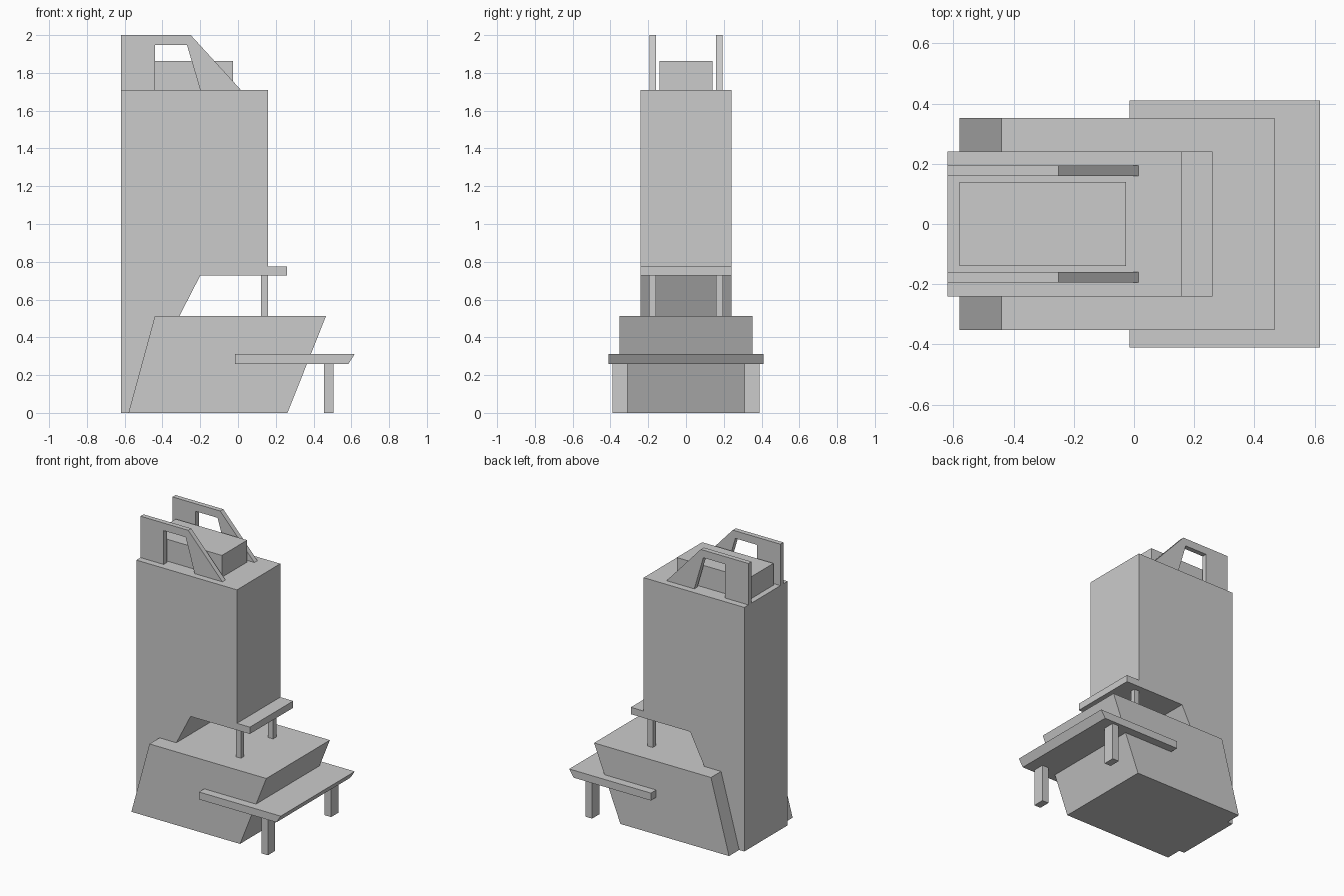
import bpy, bmesh

if "Cube" in bpy.data.objects:
    bpy.data.objects.remove(bpy.data.objects["Cube"])


def prism(name, profile, y0, y1):
    """Extrude an (x, z) profile from y0 to y1."""
    bm = bmesh.new()
    face = bm.faces.new([bm.verts.new((x, y0, z)) for x, z in profile])
    new = bmesh.ops.extrude_face_region(bm, geom=[face])["geom"]
    verts = [v for v in new if isinstance(v, bmesh.types.BMVert)]
    bmesh.ops.translate(bm, verts=verts, vec=(0, y1 - y0, 0))
    bmesh.ops.recalc_face_normals(bm, faces=bm.faces)
    mesh = bpy.data.meshes.new(name)
    bm.to_mesh(mesh)
    bm.free()
    obj = bpy.data.objects.new(name, mesh)
    bpy.context.collection.objects.link(obj)
    return obj


def box(name, x0, x1, y0, y1, z0, z1):
    return prism(name, [(x0, z0), (x1, z0), (x1, z1), (x0, z1)], y0, y1)


# Main tower with the slanted recess above the base
prism("tower", [(-0.62, 0), (-0.31, 0), (-0.31, 0.513), (-0.20, 0.727),
                (0.16, 0.727), (0.16, 1.71), (-0.62, 1.71)], -0.24, 0.24)

# Leaning base block
prism("base", [(-0.58, 0), (0.262, 0), (0.466, 0.513), (-0.44, 0.513)], -0.352, 0.352)

# Low canopy wrapping the base, with bevelled front edge
prism("lower_canopy", [(-0.015, 0.26), (0.585, 0.26), (0.618, 0.312), (-0.015, 0.312)],
      -0.41, 0.41)

# Small canopy at the foot of the tower
box("upper_canopy", 0.16, 0.26, -0.24, 0.24, 0.727, 0.775)

# Rooftop block
box("roof_block", -0.58, -0.027, -0.14, 0.14, 1.71, 1.863)

# Mirrored parts: posts and rooftop side frames
frame = [(-0.62, 1.71), (-0.44, 1.71), (-0.44, 1.947), (-0.27, 1.947),
         (-0.20, 1.71), (0.015, 1.71), (-0.25, 2.0), (-0.62, 2.0)]
for side, s in (("front", -1), ("back", 1)):
    box(f"canopy_post_{side}", 0.455, 0.505, s * 0.31, s * 0.39, 0, 0.26)
    box(f"tower_post_{side}", 0.121, 0.16, s * 0.16, s * 0.195, 0.513, 0.727)
    prism(f"roof_frame_{side}", frame, s * 0.16, s * 0.194)
